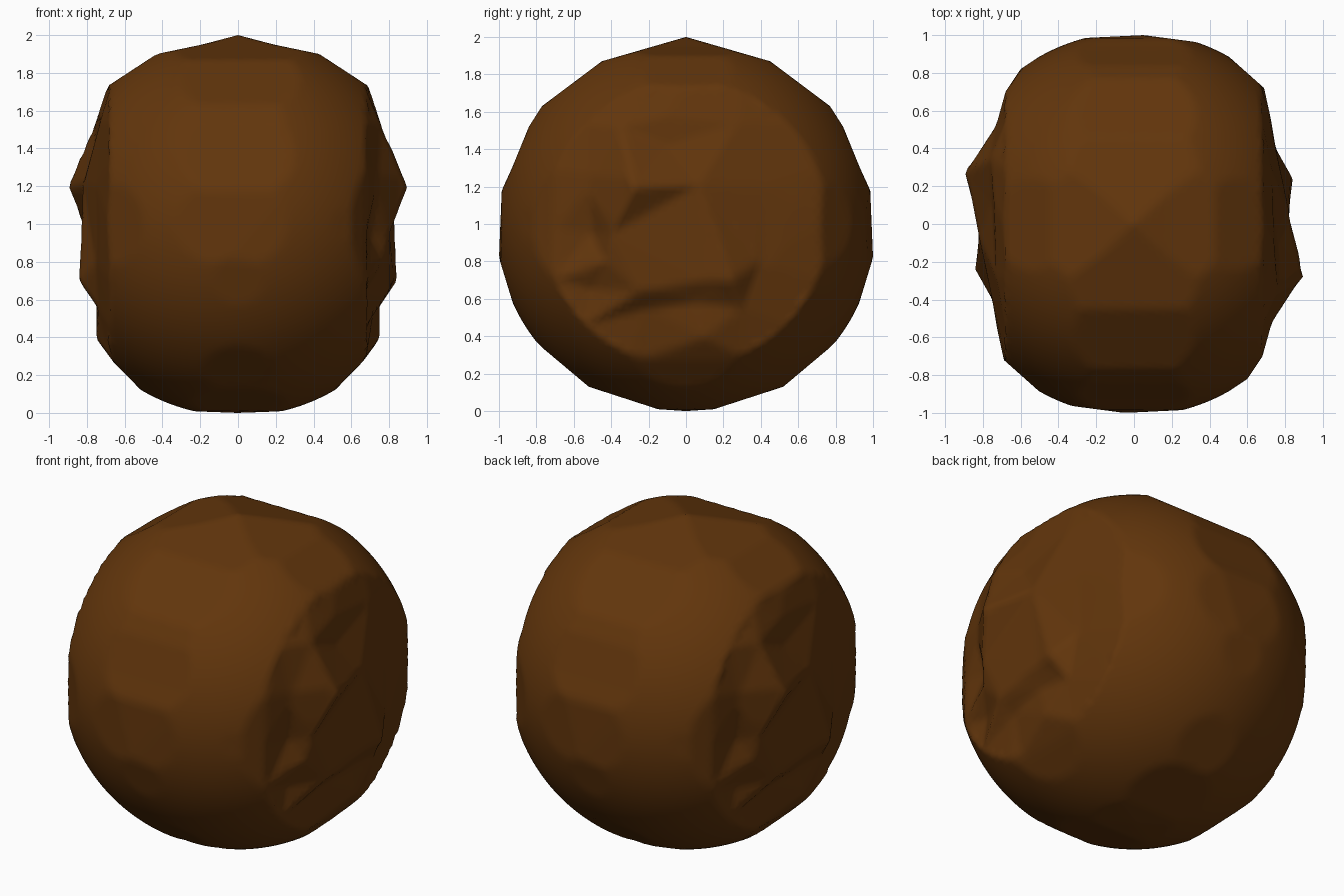
import bpy, bmesh, math
from mathutils import Vector
from mathutils.geometry import delaunay_2d_cdt

if "Cube" in bpy.data.objects:
    bpy.data.objects.remove(bpy.data.objects["Cube"])

# Outlines of the lump measured from its centre
FRONT = [(0, 1), (.19, .95), (.43, .9), (.69, .73), (.75, .57), (.895, .2), (.84, -.32),
         (.77, -.58), (.66, -.73), (.41, -.985), (0, -1)]
SIDE = [(0, 1), (.45, .87), (.77, .63), (.84, .52), (.93, .3), (.985, .18), (1, -.18),
        (.89, -.54), (.77, -.66), (.52, -.87), (.15, -.99), (0, -1)]
TOP = [(.05, 1), (.43, .95), (.7, .71), (.75, .4), (.84, .24), (.825, .12), (.895, -.28),
       (.86, -.32), (.73, -.52), (.68, -.7), (.6, -.82), (.36, -.98), (-.05, -1)]


def mirrored(half):
    return half + [(-a, b) for a, b in reversed(half[1:-1])]


def turned(half):
    return half[:-1] + [(-a, -b) for a, b in half[:-1]]


def reach(outline, a, b):
    """How far the ray (a, b) travels before crossing the outline."""
    best = 9.0
    for i, (x1, y1) in enumerate(outline):
        x2, y2 = outline[(i + 1) % len(outline)]
        ex, ey = x2 - x1, y2 - y1
        den = a * ey - b * ex
        if abs(den) < 1e-9:
            continue
        t = (x1 * ey - y1 * ex) / den
        s = (x1 * b - y1 * a) / den
        if t > 0 and -1e-6 <= s <= 1 + 1e-6:
            best = min(best, t)
    return best


# Battered side: (y, z, height in x), z from centre, inside a ring on the ball
DENTS = [(-.28, .2, .9), (.24, -.3, .845), (.12, -.3, .825), (.07, .21, .82), (-.35, .52, .76),
         (-.1, .42, .75), (-.1, .58, .74), (.28, .54, .73), (.4, .2, .75), (.4, -.2, .755),
         (.6, .1, .715), (-.53, .22, .735), (-.5, -.05, .69), (-.4, -.05, .80), (-.43, -.2, .77),
         (-.5, -.35, .68), (-.25, -.36, .80), (-.2, -.45, .72), (.05, -.42, .75),
         (.3, -.45, .74), (.1, -.6, .75), (-.2, -.68, .68), (.55, -.38, .70)]
for i in range(16):
    a = math.tau * i / 16
    DENTS.append((.76 * math.cos(a), .76 * math.sin(a), .68))

points, _, faces, *_ = delaunay_2d_cdt([Vector(p[:2]) for p in DENTS], [], [], 0, 1e-6)


def side_height(y, z):
    """Height of the battered side, flat within each facet."""
    q = Vector((y, z))
    for i, j, k in faces:
        u, v, w = points[j] - points[i], points[k] - points[i], q - points[i]
        den = u.cross(v)
        s, t = w.cross(v) / den, u.cross(w) / den
        if s >= -1e-5 and t >= -1e-5 and s + t <= 1 + 1e-5:
            return DENTS[i][2] * (1 - s - t) + DENTS[j][2] * s + DENTS[k][2] * t
    return 9.0


front, side, top = mirrored(FRONT), mirrored(SIDE), turned(TOP)

# Lumpy ball, the same after half a turn
bm = bmesh.new()
bmesh.ops.create_icosphere(bm, subdivisions=6, radius=1)
for v in bm.verts:
    d = v.co.normalized()
    r = min(1.018, reach(front, d.x, d.z), reach(side, d.y, d.z), reach(top, d.x, d.y))
    p = d * r
    s = 1 if p.x > 0 else -1
    if abs(p.x) > .5:
        y, z, x = s * p.y, p.z, abs(p.x)
        # the side may rise a little above or sink below the ball
        p.x = s * min(x, side_height(y, z))
    v.co = p + Vector((0, 0, 1))
for f in bm.faces:
    f.smooth = True
mesh = bpy.data.meshes.new("lumpy_ball")
bm.to_mesh(mesh)
bm.free()
ball = bpy.data.objects.new("lumpy_ball", mesh)
bpy.context.collection.objects.link(ball)

brown = bpy.data.materials.new("dark brown")
brown.diffuse_color = (.122, .036, .0035, 1)
brown.use_nodes = True
brown.node_tree.nodes["Principled BSDF"].inputs["Base Color"].default_value = brown.diffuse_color
mesh.materials.append(brown)
